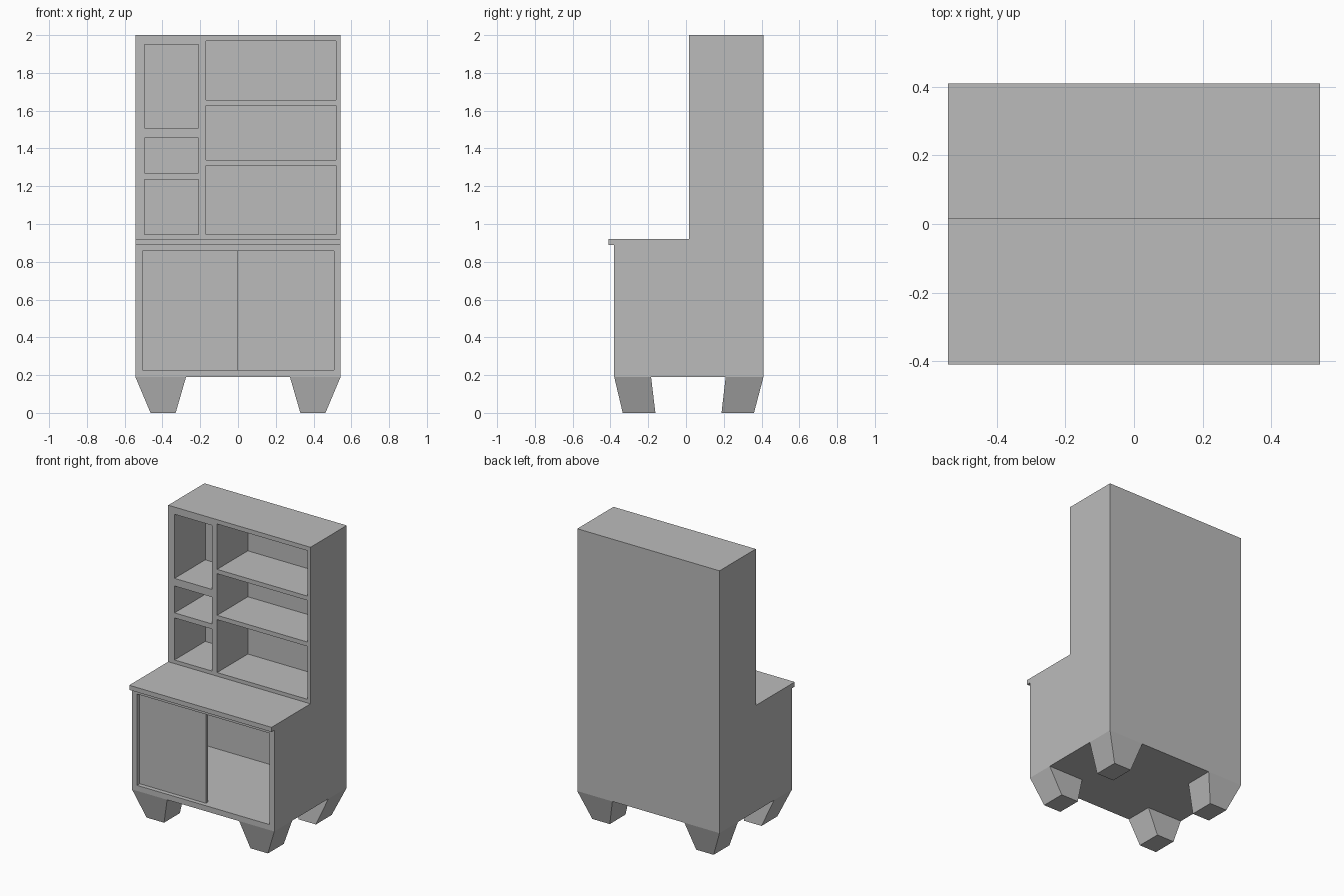
import bpy
import bmesh
from mathutils import Vector

cube = bpy.data.objects.get("Cube")
if cube:
    bpy.data.objects.remove(cube, do_unlink=True)

# Single flat grey
grey = bpy.data.materials.new("plain grey")
grey.use_nodes = True
colour = (0.5, 0.5, 0.5, 1)
grey.diffuse_color = colour
grey.node_tree.nodes["Principled BSDF"].inputs["Base Color"].default_value = colour


def finish(name, bm):
    bmesh.ops.recalc_face_normals(bm, faces=bm.faces)
    mesh = bpy.data.meshes.new(name)
    bm.to_mesh(mesh)
    bm.free()
    mesh.materials.append(grey)
    obj = bpy.data.objects.new(name, mesh)
    bpy.context.collection.objects.link(obj)
    return obj


def add_box(bm, x, y, z):
    verts = bmesh.ops.create_cube(bm, size=1)["verts"]
    for v in verts:
        v.co = Vector(r[0] if c < 0 else r[1] for r, c in zip((x, y, z), v.co))
    return verts


HALF = 0.543
FRONT, BACK, FLOOR = -0.38, 0.41, 0.19
COUNTER, UPPER_FRONT, BACK_PANEL = 0.92, 0.015, 0.35

# Carcass: stepped side profile with an overhanging counter lip
profile = [(FRONT, FLOOR), (BACK, FLOOR), (BACK, 2), (UPPER_FRONT, 2),
           (UPPER_FRONT, COUNTER), (-0.41, COUNTER), (-0.41, 0.888), (FRONT, 0.888)]
bm = bmesh.new()
side = bm.faces.new([bm.verts.new((-HALF, y, z)) for y, z in profile])
ext = bmesh.ops.extrude_face_region(bm, geom=[side])["geom"]
bmesh.ops.translate(bm, vec=(2 * HALF, 0, 0),
                    verts=[g for g in ext if isinstance(g, bmesh.types.BMVert)])
carcass = finish("cabinet_carcass", bm)

# Hollows: narrow shelves, wide shelves and the lower cupboard
bm = bmesh.new()
columns = [((-0.495, -0.21), [(0.945, 1.235), (1.27, 1.455), (1.508, 1.95)]),
           ((-0.17, 0.52), [(0.945, 1.31), (1.34, 1.627), (1.657, 1.97)])]
for x, rows in columns:
    for z in rows:
        add_box(bm, x, (UPPER_FRONT - 0.1, BACK_PANEL), z)
add_box(bm, (-0.505, 0.508), (FRONT - 0.1, BACK_PANEL), (0.228, 0.858))
cutter = finish("hollow_cutter", bm)
cutter.hide_render = True

cut = carcass.modifiers.new("hollows", "BOOLEAN")
cut.operation = "DIFFERENCE"
cut.solver = "EXACT"
cut.object = cutter
bpy.context.view_layer.objects.active = carcass
bpy.ops.object.modifier_apply(modifier=cut.name)
bpy.data.objects.remove(cutter, do_unlink=True)

# Sliding door covering one half of the cupboard
bm = bmesh.new()
add_box(bm, (-0.505, 0), (FRONT + 0.03, FRONT + 0.052), (0.228, 0.858))
finish("sliding_door", bm)


# Tapered legs, mirrored left to right
def leg(name, sx, top_y, foot_y):
    bm = bmesh.new()
    for v in add_box(bm, (0, 1), (0, 1), (0, FLOOR)):
        top = v.co.z > 0
        xs, ys = ((0.275, HALF), top_y) if top else ((0.33, 0.463), foot_y)
        v.co.x = sx * xs[round(v.co.x)]
        v.co.y = ys[round(v.co.y)]
    finish(name, bm)


for label, sx in (("left", 1), ("right", -1)):
    leg("front_leg_" + label, sx, (FRONT, -0.185), (-0.335, -0.162))
    leg("back_leg_" + label, sx, (0.21, BACK), (0.188, 0.36))
